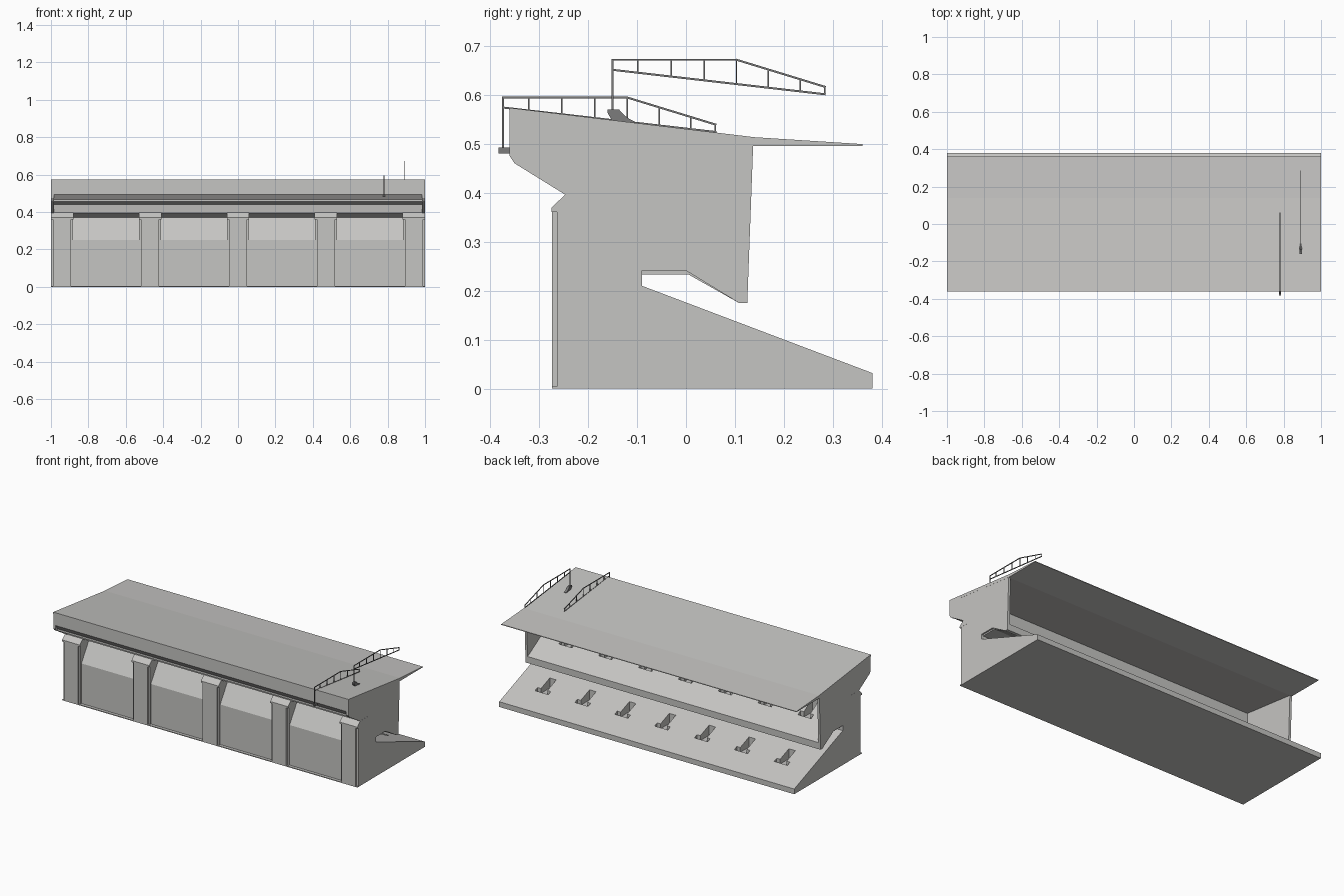
import bpy, bmesh
from mathutils import Vector

if "Cube" in bpy.data.objects:
    bpy.data.objects.remove(bpy.data.objects["Cube"], do_unlink=True)


def material(name, colour):
    m = bpy.data.materials.new(name)
    m.use_nodes = True
    m.diffuse_color = (*colour, 1)
    m.node_tree.nodes["Principled BSDF"].inputs["Base Color"].default_value = (*colour, 1)
    return m


concrete = material("pale concrete", (0.56, 0.555, 0.54))
steel = material("grey steel", (0.2, 0.2, 0.2))


def add_prism(bm, profile, x0, x1):
    """Extrude a (y, z) outline along x."""
    face = bm.faces.new([bm.verts.new((x0, y, z)) for y, z in profile])
    out = bmesh.ops.extrude_face_region(bm, geom=[face])
    moved = [v for v in out["geom"] if isinstance(v, bmesh.types.BMVert)]
    bmesh.ops.translate(bm, verts=moved, vec=(x1 - x0, 0, 0))


def add_box(bm, x0, x1, y0, y1, z0, z1):
    add_prism(bm, [(y0, z0), (y1, z0), (y1, z1), (y0, z1)], x0, x1)


def add_bar(bm, x, a, b, t):
    """Thin square bar between two (y, z) points in the plane at x."""
    a, b = Vector(a), Vector(b)
    d = (b - a).normalized()
    n = Vector((-d.y, d.x)) * t / 2
    a, b = a - d * t / 2, b + d * t / 2
    add_prism(bm, [a + n, b + n, b - n, a - n], x - t / 2, x + t / 2)


def finish(name, bm, mat):
    bmesh.ops.recalc_face_normals(bm, faces=bm.faces)
    mesh = bpy.data.meshes.new(name)
    bm.to_mesh(mesh)
    bm.free()
    mesh.materials.append(mat)
    obj = bpy.data.objects.new(name, mesh)
    bpy.context.collection.objects.link(obj)
    return obj


def prism(name, profile, x0, x1, mat=concrete):
    bm = bmesh.new()
    add_prism(bm, profile, x0, x1)
    return finish(name, bm, mat)


# Stand body: lower seating slope, gangway gap, upper tier, rear facade
body = prism("stand_body", [
    (0.38, 0), (0.38, 0.032), (-0.09, 0.21), (-0.09, 0.233), (0.005, 0.233),
    (0.108, 0.175), (0.125, 0.175), (0.125, 0.215), (-0.22, 0.42),
    (-0.22, 0.54), (-0.36, 0.56), (-0.36, 0.495), (-0.34, 0.467),
    (-0.34, 0.455), (-0.25, 0.44), (-0.245, 0.395), (-0.18, 0.37),
    (-0.255, 0.25), (-0.255, 0)], -0.99, 0.99)

# Sunken stairways cut into both tiers
bm = bmesh.new()
for i in range(-3, 4):
    x = i * 0.27
    for y, z0, z1 in ((0.13, 0.065, 0.15), (-0.1, 0.265, 0.4)):
        add_box(bm, x - 0.022, x + 0.022, y, y + 0.095, z0, z1)
        add_box(bm, x - 0.045, x + 0.045, y + 0.085, y + 0.11, z0 + 0.003, z1 + 0.01)
cutter = finish("stair_cutter", bm, concrete)
cutter.hide_render = True
cut = body.modifiers.new("stairways", "BOOLEAN")
cut.operation, cut.solver, cut.object, cut.use_self = "DIFFERENCE", "EXACT", cutter, True
graph = bpy.context.evaluated_depsgraph_get()
carved = bpy.data.meshes.new_from_object(body.evaluated_get(graph))
body.modifiers.clear()
body.data = carved
bpy.data.objects.remove(cutter, do_unlink=True)

# Roof with a thin leading edge
prism("roof", [(0.36, 0.495), (0.36, 0.499), (0.14, 0.513), (-0.36, 0.573),
               (-0.36, 0.56), (-0.22, 0.54), (0.137, 0.495)], -1, 1)

# End walls
wall = [(-0.262, 0), (0.38, 0), (0.38, 0.032), (-0.09, 0.21), (-0.09, 0.241),
        (0, 0.241), (0.108, 0.175), (0.125, 0.175), (0.137, 0.497),
        (0.137, 0.512), (-0.36, 0.571), (-0.36, 0.475), (-0.35, 0.46),
        (-0.245, 0.395), (-0.262, 0.38)]
for side, name in ((1, "left_end_wall"), (-1, "right_end_wall")):
    prism(name, wall, side * 0.985, side * 0.9995)

# Facade pillars with side flanges and sloped caps
for i in range(-2, 3):
    x = i * 0.47
    bm = bmesh.new()
    add_box(bm, x - 0.048, x + 0.048, -0.273, -0.18, 0, 0.362)
    add_box(bm, x - 0.058, x + 0.058, -0.263, -0.18, 0.001, 0.362)
    add_prism(bm, [(-0.274, 0.36), (-0.274, 0.37), (-0.245, 0.397),
                   (-0.17, 0.397), (-0.17, 0.36)], x - 0.06, x + 0.06)
    finish("facade_pillar", bm, concrete)

# Plinth along the foot of the facade
prism("plinth", [(-0.273, 0), (-0.25, 0), (-0.25, 0.005), (-0.273, 0.005)], -1, 1)


# Roof trusses
def truss(name, x, y, z):
    bm = bmesh.new()
    t = 0.004
    length, bend = 0.433, 0.253

    def low(s):
        return (y + s, z - 0.0205 - 0.115 * s)

    def top(s):
        return (y + s, z - max(0, s - bend) * 0.306)

    add_bar(bm, x, low(0), low(length), t)
    add_bar(bm, x, top(0), top(bend), t)
    add_bar(bm, x, top(bend), top(length), t)
    for s in (0.052, 0.12, 0.187, bend, 0.318, 0.383, length):
        add_bar(bm, x, low(s), top(s), t * 0.75)
    add_bar(bm, x, top(0), (y, z - 0.105), t)
    return finish(name, bm, steel)


truss("rear_truss", 0.78, -0.373, 0.594)
truss("roof_truss", 0.892, -0.15, 0.671)

# Truss footings: a wall bracket and a stepped roof block
bm = bmesh.new()
add_box(bm, 0.774, 0.786, -0.382, -0.355, 0.48, 0.492)
finish("wall_bracket", bm, steel)
prism("stepped_footing", [(-0.16, 0.563), (-0.16, 0.57), (-0.137, 0.57), (-0.125, 0.557),
                          (-0.115, 0.55), (-0.105, 0.545), (-0.105, 0.54), (-0.15, 0.545)],
      0.885, 0.899, steel)
